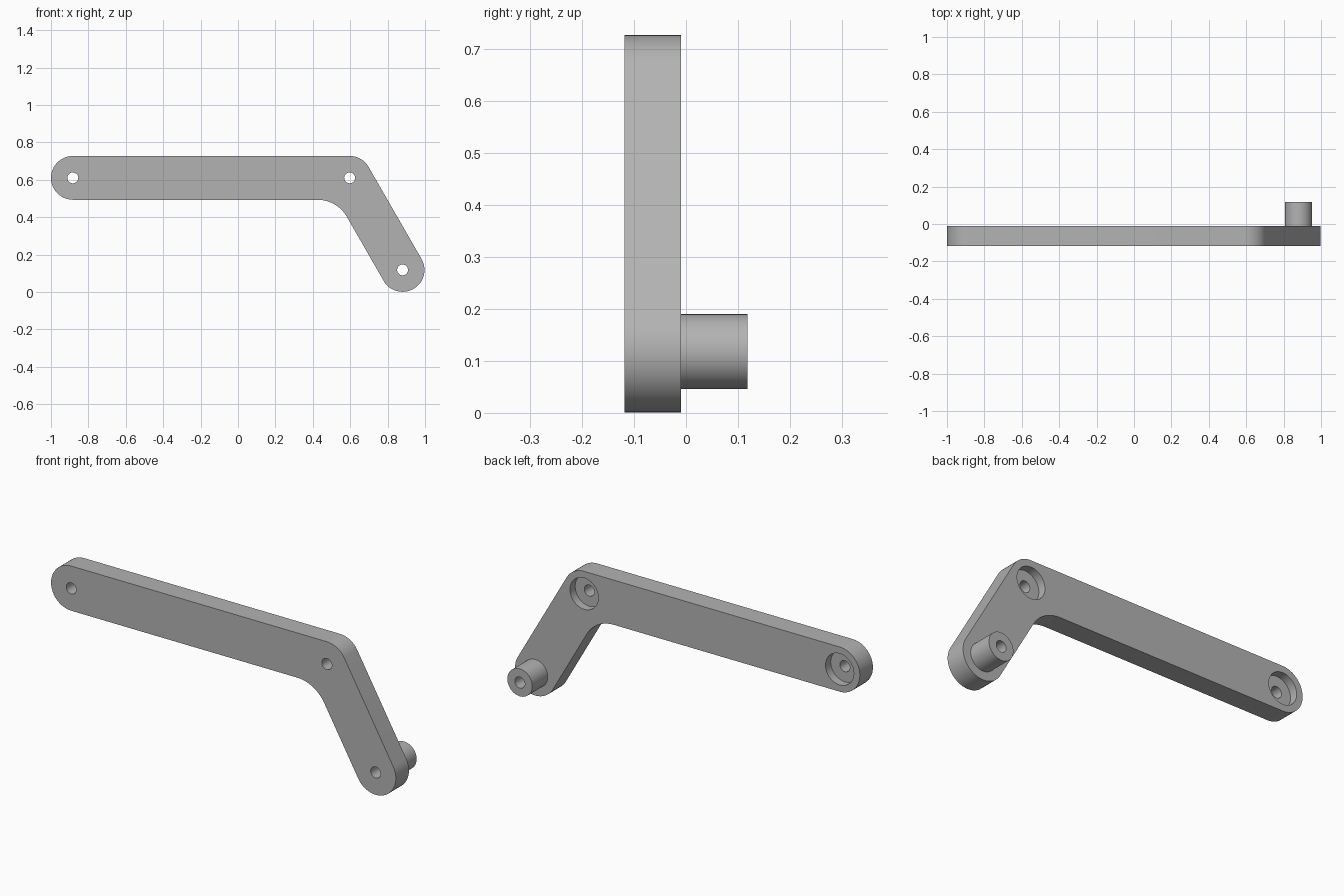
import bpy
import bmesh
from math import cos, sin, radians, pi
from mathutils import Vector

if "Cube" in bpy.data.objects:
    bpy.data.objects.remove(bpy.data.objects["Cube"], do_unlink=True)

# Main dimensions (pivots are x, z)
END, ELBOW, TIP = Vector((-0.883, 0.61)), Vector((0.597, 0.61)), Vector((0.88, 0.118))
ARM_R, FILLET_R = 0.117, 0.18
BORE_R, RECESS_R, POST_R = 0.029, 0.082, 0.072
FRONT, BACK, POST_END = -0.118, -0.01, 0.118
RECESS_DEPTH = 0.043

grey = bpy.data.materials.new("plain grey")
grey.use_nodes = True
colour = (0.45, 0.45, 0.45, 1)
grey.diffuse_color = colour
grey.node_tree.nodes["Principled BSDF"].inputs["Base Color"].default_value = colour


def arc(centre, radius, start, end, steps=24):
    angles = [radians(start + (end - start) * i / steps) for i in range(steps + 1)]
    return [centre + radius * Vector((cos(a), sin(a))) for a in angles]


def extrude(name, outline, y0, y1):
    """Closed x-z outline extruded along y."""
    bm = bmesh.new()
    face = bm.faces.new([bm.verts.new((p.x, y0, p.y)) for p in outline])
    moved = bmesh.ops.extrude_face_region(bm, geom=[face])["geom"]
    verts = [g for g in moved if isinstance(g, bmesh.types.BMVert)]
    bmesh.ops.translate(bm, verts=verts, vec=(0, y1 - y0, 0))
    bmesh.ops.recalc_face_normals(bm, faces=bm.faces)
    mesh = bpy.data.meshes.new(name)
    bm.to_mesh(mesh)
    bm.free()
    mesh.materials.append(grey)
    obj = bpy.data.objects.new(name, mesh)
    bpy.context.collection.objects.link(obj)
    return obj


def disc(name, centre, radius, y0, y1):
    return extrude(name, arc(centre, radius, 0, 360, 48)[:-1], y0, y1)


def select(obj):
    bpy.ops.object.select_all(action="DESELECT")
    obj.select_set(True)
    bpy.context.view_layer.objects.active = obj


def cut(obj, centre, radius, y0, y1):
    cutter = disc("cutter", centre, radius, y0, y1)
    cutter.hide_render = True
    mod = obj.modifiers.new("bore", "BOOLEAN")
    mod.operation, mod.solver, mod.object = "DIFFERENCE", "EXACT", cutter
    select(obj)
    bpy.ops.object.modifier_apply(modifier=mod.name)
    bpy.data.objects.remove(cutter, do_unlink=True)


# Bent arm: rounded ends, rounded outer elbow, filleted inner elbow
inward = Vector((-0.5, -cos(pi / 6)))
fillet_centre = ELBOW + inward * (ARM_R + FILLET_R) / cos(pi / 6)
outline = (arc(END, ARM_R, 90, 270)
           + arc(fillet_centre, FILLET_R, 90, 30)
           + arc(TIP, ARM_R, 210, 390)
           + arc(ELBOW, ARM_R, 30, 90))
arm = extrude("bent_arm", outline, FRONT, BACK)

# Bores through every pivot, recesses behind the upper two
for pivot in (END, ELBOW, TIP):
    cut(arm, pivot, BORE_R, FRONT - 0.1, BACK + 0.1)
for pivot in (END, ELBOW):
    cut(arm, pivot, RECESS_R, BACK - RECESS_DEPTH, BACK + 0.1)

# Hollow post behind the tip
post = disc("spacer_post", TIP, POST_R, BACK, POST_END)
cut(post, TIP, BORE_R, BACK - 0.1, POST_END + 0.1)

for part in (arm, post):
    select(part)
    bpy.ops.object.shade_smooth_by_angle(angle=radians(30))
